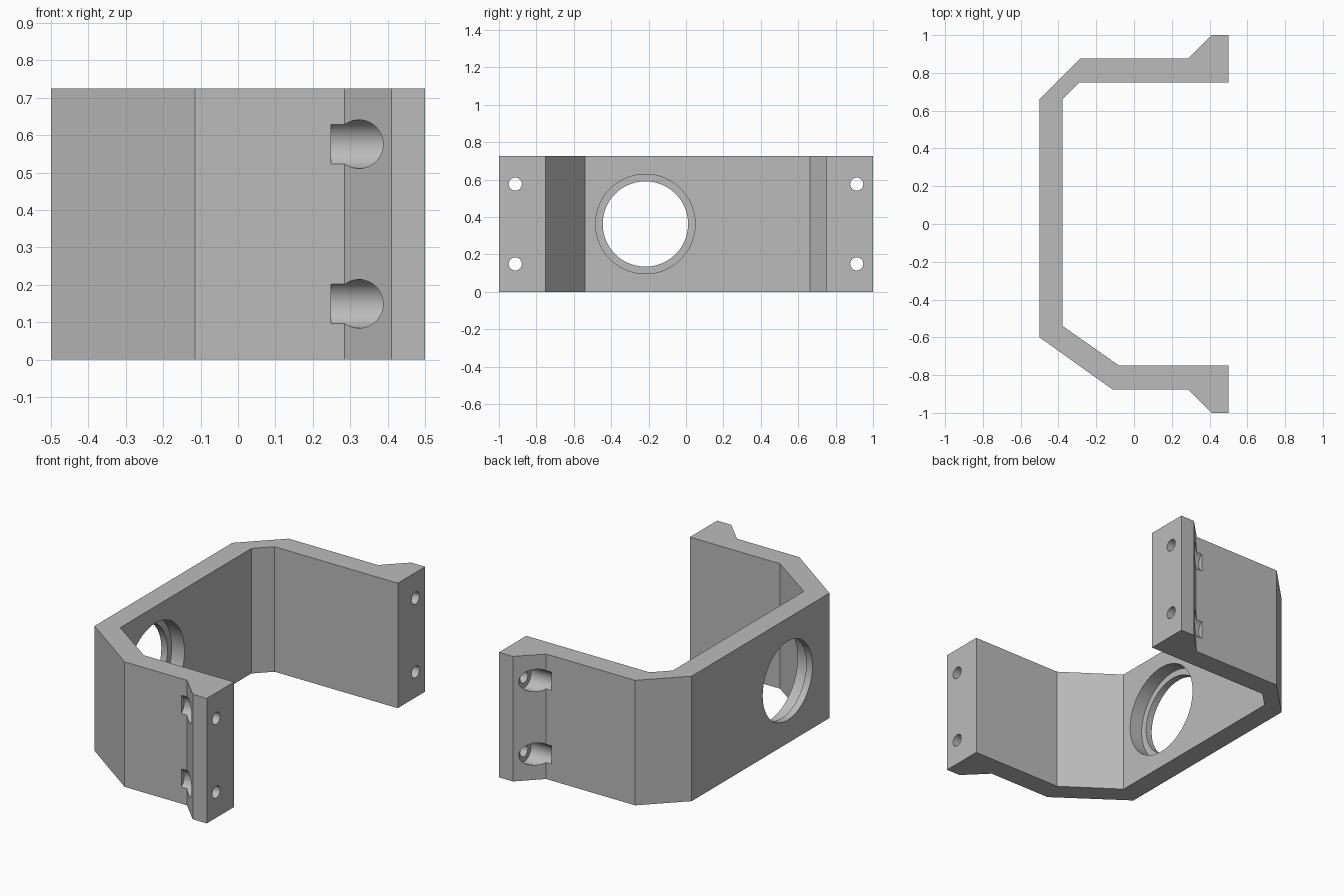
import bpy, bmesh, math
from mathutils import Matrix

cube = bpy.data.objects.get("Cube")
if cube:
    bpy.data.objects.remove(cube, do_unlink=True)

HEIGHT = 0.725

grey = bpy.data.materials.new("plain_grey")
grey.use_nodes = True
colour = (0.5, 0.5, 0.5, 1)
grey.diffuse_color = colour
grey.node_tree.nodes["Principled BSDF"].inputs["Base Color"].default_value = colour


def make_object(name, bm):
    bmesh.ops.recalc_face_normals(bm, faces=bm.faces)
    mesh = bpy.data.meshes.new(name)
    bm.to_mesh(mesh)
    bm.free()
    mesh.materials.append(grey)
    obj = bpy.data.objects.new(name, mesh)
    bpy.context.scene.collection.objects.link(obj)
    return obj


def bore(target, name, x0, x1, y, z, radius, sides=64):
    """Cut a round hole along x from x0 to x1."""
    bm = bmesh.new()
    place = Matrix.Translation(((x0 + x1) / 2, y, z)) @ Matrix.Rotation(math.pi / 2, 4, "Y")
    bmesh.ops.create_cone(bm, cap_ends=True, segments=sides, radius1=radius,
                          radius2=radius, depth=x1 - x0, matrix=place)
    cutter = make_object(name, bm)
    cutter.hide_render = True
    mod = target.modifiers.new(name, "BOOLEAN")
    mod.operation = "DIFFERENCE"
    mod.solver = "EXACT"
    mod.object = cutter
    bpy.context.view_layer.objects.active = target
    bpy.ops.object.modifier_apply(modifier=name)
    bpy.data.objects.remove(cutter, do_unlink=True)


# Bracket body: plan profile extruded upwards
outer = [(0.5, 1), (0.41, 1), (0.285, 0.875), (-0.287, 0.875), (-0.5, 0.662),
         (-0.5, -0.6), (-0.115, -0.875), (0.285, -0.875), (0.41, -1), (0.5, -1)]
inner = [(0.5, -0.75), (-0.078, -0.75), (-0.378, -0.54), (-0.378, 0.662),
         (-0.29, 0.75), (0.5, 0.75)]
bm = bmesh.new()
base = bm.faces.new([bm.verts.new((x, y, 0)) for x, y in outer + inner])
top = bmesh.ops.extrude_face_region(bm, geom=[base])
bmesh.ops.translate(bm, vec=(0, 0, HEIGHT),
                    verts=[v for v in top["geom"] if isinstance(v, bmesh.types.BMVert)])
bracket = make_object("bracket", bm)

# Stepped round opening in the back wall
bore(bracket, "opening", -0.6, -0.2, -0.217, HEIGHT / 2, 0.228, 96)
bore(bracket, "opening_recess", -0.46, -0.2, -0.217, HEIGHT / 2, 0.266, 96)

# Screw holes with head pockets in both flanges
for y in (-0.913, 0.913):
    for z in (0.149, 0.576):
        bore(bracket, "screw_hole", 0.3, 0.6, y, z, 0.035, 32)
        bore(bracket, "head_pocket", 0.249, 0.4, y, z, 0.065, 48)

bpy.ops.object.select_all(action="DESELECT")
bracket.select_set(True)
bpy.context.view_layer.objects.active = bracket
bpy.ops.object.shade_smooth_by_angle(angle=math.radians(25))
